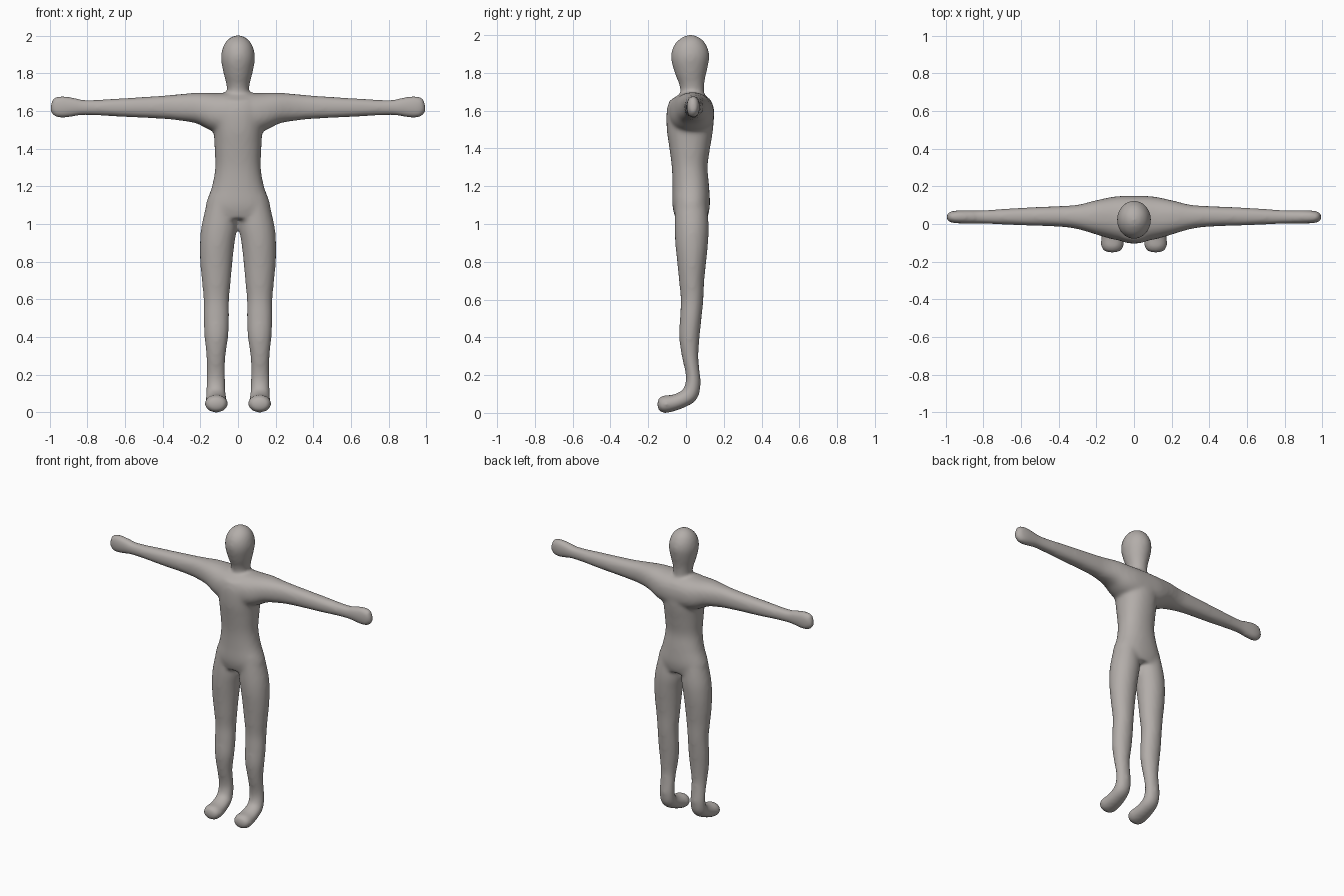
import bpy, bmesh, math
from mathutils import Vector

if "Cube" in bpy.data.objects:
    bpy.data.objects.remove(bpy.data.objects["Cube"])

SIDES, STEPS = 32, 5


def catmull(a, b, c, d, t):
    return [0.5 * (2*q + (r-p)*t + (2*p-5*q+4*r-s)*t*t + (3*q-p-3*r+s)*t**3)
            for p, q, r, s in zip(a, b, c, d)]


def loft(bm, stations, side, power=2.0):
    """Closed tube through stations (x, y, z, radius along side, other radius)."""
    pts = [stations[0]] + list(stations) + [stations[-1]]
    path = []
    for i in range(len(stations) - 1):
        path += [catmull(*pts[i:i+4], k / STEPS) for k in range(STEPS)]
    path.append(stations[-1])
    rings = []
    for i, p in enumerate(path):
        c = Vector(p[:3])
        tan = Vector(path[min(i+1, len(path)-1)][:3]) - Vector(path[max(i-1, 0)][:3])
        u = Vector(side)
        v = tan.cross(u).normalized()
        ring = []
        for k in range(SIDES):
            a = 2 * math.pi * k / SIDES
            ca, sa = math.cos(a), math.sin(a)
            eu = math.copysign(abs(ca) ** (2 / power), ca)
            ev = math.copysign(abs(sa) ** (2 / power), sa)
            ring.append(bm.verts.new(c + u * eu * p[3] + v * ev * p[4]))
        rings.append(ring)
    for r0, r1 in zip(rings, rings[1:]):
        for k in range(SIDES):
            j = (k + 1) % SIDES
            bm.faces.new((r0[k], r0[j], r1[j], r1[k]))
    bm.faces.new(rings[0])
    bm.faces.new(rings[-1])


def span(z, rx, y0, y1):
    """Upright station given half width and front/back limits."""
    return (0, (y0 + y1) / 2, z, rx, (y1 - y0) / 2)


bm = bmesh.new()

# torso
loft(bm, [span(1.03, .165, -.055, .115), span(1.1, .172, -.072, .127),
          span(1.2, .138, -.072, .122), span(1.3, .121, -.075, .114),
          span(1.4, .124, -.088, .127), span(1.5, .13, -.102, .143),
          span(1.6, .14, -.102, .147), span(1.66, .12, -.085, .13)], (1, 0, 0), 2.2)

# neck and head
loft(bm, [span(1.6, .062, -.03, .098), span(1.7, .058, -.03, .096),
          span(1.75, .064, -.038, .099), span(1.8, .077, -.058, .11),
          span(1.87, .09, -.078, .123), span(1.92, .086, -.074, .12),
          span(1.96, .07, -.053, .101), span(1.985, .047, -.026, .074),
          span(1.998, .022, 0, .048), span(2.003, .004, .02, .028)], (1, 0, 0))

# shoulders, arms and hands: x, low z, high z, front y, back y
arm = [(0, 1.47, 1.697, -.095, .15), (.1, 1.485, 1.697, -.084, .146),
       (.2, 1.53, 1.698, -.056, .126), (.3, 1.548, 1.69, -.027, .102),
       (.4, 1.558, 1.681, -.014, .095), (.6, 1.568, 1.668, -.007, .086),
       (.8, 1.578, 1.658, .002, .073), (.87, 1.571, 1.67, .002, .073),
       (.93, 1.562, 1.679, .003, .073), (.97, 1.568, 1.672, .007, .067),
       (.988, 1.583, 1.655, .018, .058), (.996, 1.61, 1.63, .032, .044)]
right = [(x, (f + b) / 2, (lo + hi) / 2, (b - f) / 2, (hi - lo) / 2)
         for x, lo, hi, f, b in arm]
left = [(-s[0],) + s[1:] for s in reversed(right[1:])]
loft(bm, left + right, (0, 1, 0), 2.3)

# legs and feet
leg = [(.085, .025, 1.15, .07, .08), (.098, .03, 1.0, .094, .09),
       (.11, .03, .9, .092, .087), (.115, .03, .8, .086, .077),
       (.115, .03, .7, .077, .067), (.115, .032, .6, .068, .06),
       (.115, .025, .5, .068, .057), (.115, .018, .4, .063, .054),
       (.117, .022, .3, .051, .044), (.117, .034, .22, .049, .038),
       (.117, .038, .16, .05, .04), (.117, .022, .1, .052, .045),
       (.116, -.02, .07, .056, .043), (.115, -.07, .052, .06, .044),
       (.115, -.115, .046, .061, .047), (.115, -.142, .046, .046, .035),
       (.115, -.152, .046, .015, .012)]
for s in (-1, 1):
    loft(bm, [(p[0] * s,) + p[1:] for p in leg], (1, 0, 0))

bmesh.ops.recalc_face_normals(bm, faces=bm.faces[:])
mesh = bpy.data.meshes.new("body")
bm.to_mesh(mesh)
bm.free()
body = bpy.data.objects.new("body", mesh)
bpy.context.collection.objects.link(body)

skin = bpy.data.materials.new("warm grey")
skin.diffuse_color = (0.45, 0.42, 0.40, 1)
skin.use_nodes = True
skin.node_tree.nodes["Principled BSDF"].inputs["Base Color"].default_value = skin.diffuse_color
mesh.materials.append(skin)

# fuse the parts into one skin with soft joints
fuse = body.modifiers.new("fuse", 'REMESH')
fuse.mode = 'VOXEL'
fuse.voxel_size = 0.011
fuse.use_smooth_shade = True
soft = body.modifiers.new("soften", 'SMOOTH')
soft.factor = 0.5
soft.iterations = 10
